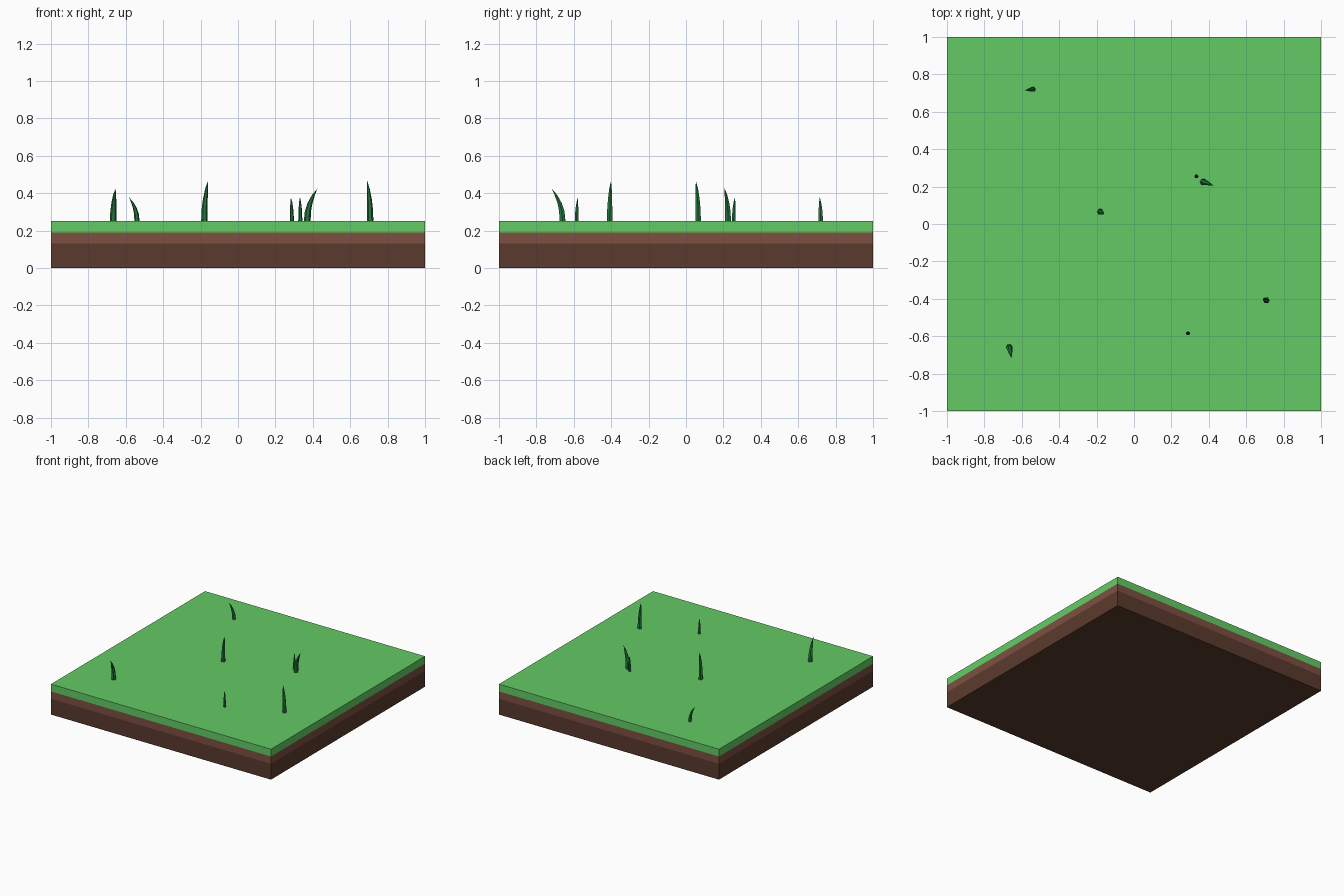
import bpy
import bmesh
from math import cos, sin, tau
from mathutils import Vector

cube = bpy.data.objects.get("Cube")
if cube:
    bpy.data.objects.remove(cube, do_unlink=True)


def make_material(name, rgb):
    mat = bpy.data.materials.new(name)
    mat.use_nodes = True
    color = (*rgb, 1)
    mat.diffuse_color = color
    mat.node_tree.nodes["Principled BSDF"].inputs["Base Color"].default_value = color
    return mat


def add_object(name, bm, mat):
    bmesh.ops.recalc_face_normals(bm, faces=bm.faces)
    mesh = bpy.data.meshes.new(name)
    bm.to_mesh(mesh)
    bm.free()
    mesh.materials.append(mat)
    obj = bpy.data.objects.new(name, mesh)
    bpy.context.collection.objects.link(obj)
    return obj


def slab(name, bottom, top, mat):
    bm = bmesh.new()
    bmesh.ops.create_cube(bm, size=2)
    for v in bm.verts:
        v.co.z = top if v.co.z > 0 else bottom
    return add_object(name, bm, mat)


def blade(name, base, tip, radius, mat, sides=6):
    """Tapered stalk that rises straight and bends towards its tip."""
    bm = bmesh.new()
    base, tip = Vector(base), Vector(tip)
    rings = []
    for t, width in ((0, 1), (0.3, 0.92), (0.55, 0.75), (0.8, 0.45)):
        bend = t ** 2.2
        centre = Vector((base.x + (tip.x - base.x) * bend,
                         base.y + (tip.y - base.y) * bend,
                         base.z + (tip.z - base.z) * t))
        rings.append([bm.verts.new(centre + Vector((cos(tau * i / sides),
                                                    sin(tau * i / sides), 0)) * radius * width)
                      for i in range(sides)])
    point = bm.verts.new(tip)
    bm.faces.new(rings[0])
    for low, high in zip(rings, rings[1:]):
        for i in range(sides):
            j = (i + 1) % sides
            bm.faces.new((low[i], low[j], high[j], high[i]))
    for i in range(sides):
        bm.faces.new((rings[-1][i], rings[-1][(i + 1) % sides], point))
    return add_object(name, bm, mat)


grass = make_material("grass green", (0.127, 0.597, 0.13))
soil = make_material("soil brown", (0.2, 0.08, 0.054))
deep_soil = make_material("deep soil brown", (0.102, 0.042, 0.026))
blade_green = make_material("dark blade green", (0.018, 0.19, 0.05))

# Ground layers
SURFACE = 0.25
slab("deep_soil_layer", 0, 0.13, deep_soil)
slab("soil_layer", 0.13, 0.19, soil)
slab("grass_layer", 0.19, SURFACE, grass)

# Grass blades: base x and y, tip position, base radius
blades = (
    ((-0.667, -0.66), (-0.655, -0.718, 0.425), 0.018),
    ((-0.54, 0.72), (-0.583, 0.715, 0.378), 0.014),
    ((-0.18, 0.065), (-0.16, 0.053, 0.467), 0.017),
    ((0.288, -0.585), (0.283, -0.578, 0.378), 0.011),
    ((0.333, 0.255), (0.331, 0.262, 0.38), 0.011),
    ((0.37, 0.225), (0.424, 0.207, 0.424), 0.018),
    ((0.707, -0.408), (0.69, -0.401, 0.467), 0.017),
)
for number, (root, tip, radius) in enumerate(blades, 1):
    blade(f"grass_blade_{number}", (*root, SURFACE), tip, radius, blade_green)
